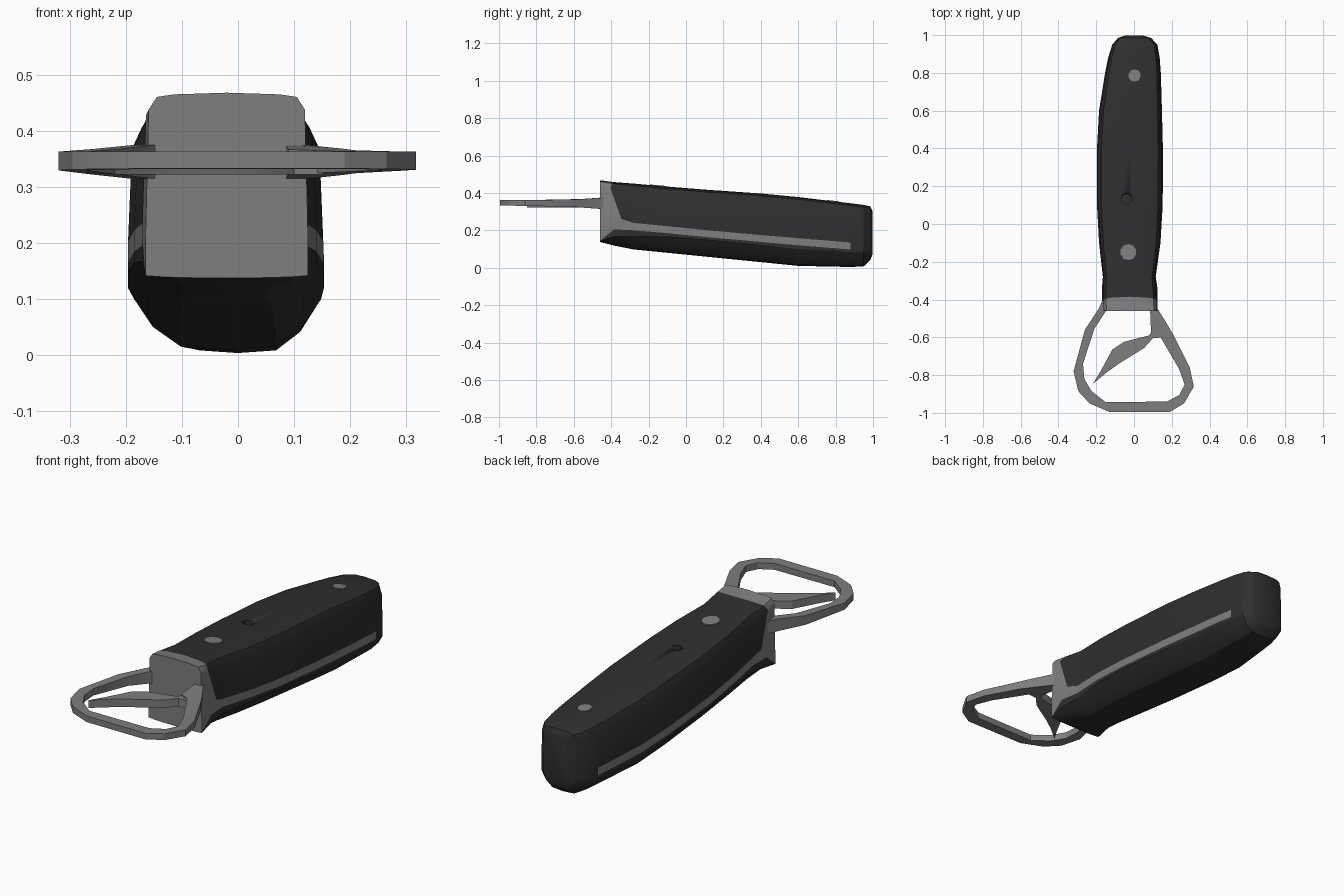
import bpy, bmesh, math

if "Cube" in bpy.data.objects:
    bpy.data.objects.remove(bpy.data.objects["Cube"])


def material(name, v):
    m = bpy.data.materials.new(name)
    m.diffuse_color = (v, v, v, 1)
    m.use_nodes = True
    m.node_tree.nodes["Principled BSDF"].inputs["Base Color"].default_value = m.diffuse_color
    return m


BLACK = material("black_grip", 0.028)
STEEL = material("grey_steel", 0.21)


def finish(name, bm, mats, angle=25):
    bmesh.ops.recalc_face_normals(bm, faces=bm.faces[:])
    me = bpy.data.meshes.new(name)
    bm.to_mesh(me)
    bm.free()
    for m in mats:
        me.materials.append(m)
    ob = bpy.data.objects.new(name, me)
    bpy.context.collection.objects.link(ob)
    bpy.ops.object.select_all(action='DESELECT')
    ob.select_set(True)
    bpy.context.view_layer.objects.active = ob
    bpy.ops.object.shade_smooth_by_angle(angle=math.radians(angle))
    return ob


# Handle stations: y, left, right, bottom, top, stripe low, stripe high, belly, top bevel
STATIONS = [
    (-0.46, -0.165, 0.125, 0.138, 0.468, 0.143, 0.20, 0.004, 0.03),
    (-0.385, -0.17, 0.125, 0.118, 0.458, 0.205, 0.26, 0.05, 0.03),
    (-0.28, -0.165, 0.115, 0.098, 0.45, 0.20, 0.24, 0.07, 0.05),
    (-0.10, -0.185, 0.14, 0.08, 0.434, 0.185, 0.222, 0.085, 0.05),
    (0.10, -0.196, 0.152, 0.06, 0.418, 0.165, 0.202, 0.09, 0.05),
    (0.40, -0.196, 0.153, 0.03, 0.397, 0.138, 0.175, 0.09, 0.05),
    (0.60, -0.185, 0.148, 0.01, 0.378, 0.120, 0.158, 0.09, 0.05),
    (0.80, -0.153, 0.142, 0.006, 0.354, 0.104, 0.142, 0.085, 0.05),
    (0.88, -0.137, 0.136, 0.004, 0.345, 0.097, 0.135, 0.08, 0.05),
    (0.95, -0.115, 0.124, 0.008, 0.336, 0.095, 0.135, 0.075, 0.05),
    (0.985, -0.085, 0.09, 0.04, 0.328, 0.11, 0.14, 0.05, 0.04),
    (0.997, -0.05, 0.05, 0.07, 0.305, 0.12, 0.15, 0.03, 0.03),
]
# Curved seam between bolster and grip: y for each height row, bottom to top
SEAM = [-0.38, -0.38, -0.38, -0.38, -0.385, -0.345, -0.405, -0.395, -0.39, -0.385]

bm = bmesh.new()
rings = []
for i, (y, xl, xr, zb, zt, lo, hi, c, t) in enumerate(STATIONS):
    xc, w = (xl + xr) / 2, (xr - xl) / 2
    half = [(0, zb), (0.5, zb + c * 0.06), (0.8, zb + c * 0.45), (1, zb + c),
            (1, lo), (1, hi), (0.96, zt - t), (0.86, zt - t * 0.25),
            (0.65, zt - 0.003), (0, zt)]
    full = [(f, z, r) for r, (f, z) in enumerate(half)]
    full += [(-f, z, r) for f, z, r in full[8:0:-1]]
    rings.append([bm.verts.new((xc + f * w, SEAM[r] if i == 1 else y, z))
                  for f, z, r in full])

n = len(rings[0])
for i in range(len(rings) - 1):
    for k in range(n):
        j = (k + 1) % n
        f = bm.faces.new((rings[i][k], rings[i][j], rings[i + 1][j], rings[i + 1][k]))
        row = k if k < 9 else 17 - k
        # steel bolster at the front, steel tang stripe along both sides
        if (i == 0 and row >= 4) or (row == 4 and i < 8):
            f.material_index = 1
bm.faces.new(rings[0]).material_index = 1
bm.faces.new(rings[-1])
handle = finish("handle", bm, [BLACK, STEEL])


def top_z(y):
    for a, b in zip(STATIONS, STATIONS[1:]):
        if a[0] <= y <= b[0]:
            return a[4] + (b[4] - a[4]) * (y - a[0]) / (b[0] - a[0])


def disc(name, x, y, r, depth, lift, mat, sides=10):
    bm = bmesh.new()
    bmesh.ops.create_cone(bm, cap_ends=True, segments=sides, radius1=r,
                          radius2=r, depth=depth)
    ob = finish(name, bm, [mat])
    ob.location = (x, y, top_z(y) - depth / 2 + lift)
    ob.rotation_euler.x = math.atan((top_z(y + 0.05) - top_z(y - 0.05)) / 0.1)
    return ob


# Rivets and the small hole on top of the grip
disc("rear_rivet", 0.003, 0.785, 0.033, 0.02, 0.003, STEEL)
disc("front_rivet", -0.03, -0.15, 0.043, 0.02, 0.003, STEEL)
cutter = disc("hole_cutter", -0.04, 0.135, 0.03, 0.08, 0.04, BLACK, 6)
cutter.hide_render = True
cutter.hide_set(True)
mod = handle.modifiers.new("hole", 'BOOLEAN')
mod.operation = 'DIFFERENCE'
mod.solver = 'EXACT'
mod.object = cutter


def plate(name, outer, inner, top, bottom):
    """Flat bar between two edge lines, with heights given as functions of y."""
    bm = bmesh.new()
    secs = []
    for (ox, oy), (ix, iy) in zip(outer, inner):
        secs.append([bm.verts.new(p) for p in (
            (ox, oy, top(oy)), (ix, iy, top(iy)),
            (ix, iy, bottom(iy)), (ox, oy, bottom(oy)))])
    for a, b in zip(secs, secs[1:]):
        for k in range(4):
            j = (k + 1) % 4
            bm.faces.new((a[k], a[j], b[j], b[k]))
    bm.faces.new(secs[0])
    bm.faces.new(secs[-1])
    return finish(name, bm, [STEEL])


def root(y):
    return min(1, max(0, (y + 0.62) / 0.16))


def plate_top(y):
    return 0.363 + 0.012 * root(y)


def plate_bottom(y):
    return 0.333 - 0.016 * (y + 1) - 0.01 * root(y)


# Opener loop
plate("opener_loop",
      [(-0.165, -0.40), (-0.185, -0.445), (-0.26, -0.56), (-0.32, -0.78),
       (-0.295, -0.885), (-0.235, -0.95), (-0.13, -0.995), (0.19, -0.995),
       (0.265, -0.95), (0.317, -0.86), (0.295, -0.76), (0.21, -0.59),
       (0.19, -0.555), (0.12, -0.44), (0.11, -0.40)],
      [(-0.11, -0.41), (-0.145, -0.455), (-0.21, -0.555), (-0.27, -0.74),
       (-0.263, -0.82), (-0.225, -0.885), (-0.15, -0.943), (0.175, -0.94),
       (0.24, -0.905), (0.268, -0.85), (0.24, -0.77), (0.135, -0.59),
       (0.09, -0.57), (0.085, -0.45), (0.07, -0.41)],
      plate_top, plate_bottom)

# Pointed hook inside the loop
plate("hook",
      [(0.10, -0.56), (0.08, -0.59), (0.0, -0.61), (-0.055, -0.625),
       (-0.115, -0.665), (-0.18, -0.785), (-0.22, -0.85)],
      [(0.15, -0.60), (0.10, -0.605), (0.055, -0.655), (0.0, -0.69),
       (-0.07, -0.733), (-0.14, -0.782), (-0.216, -0.845)],
      lambda y: 0.361, lambda y: 0.322)
